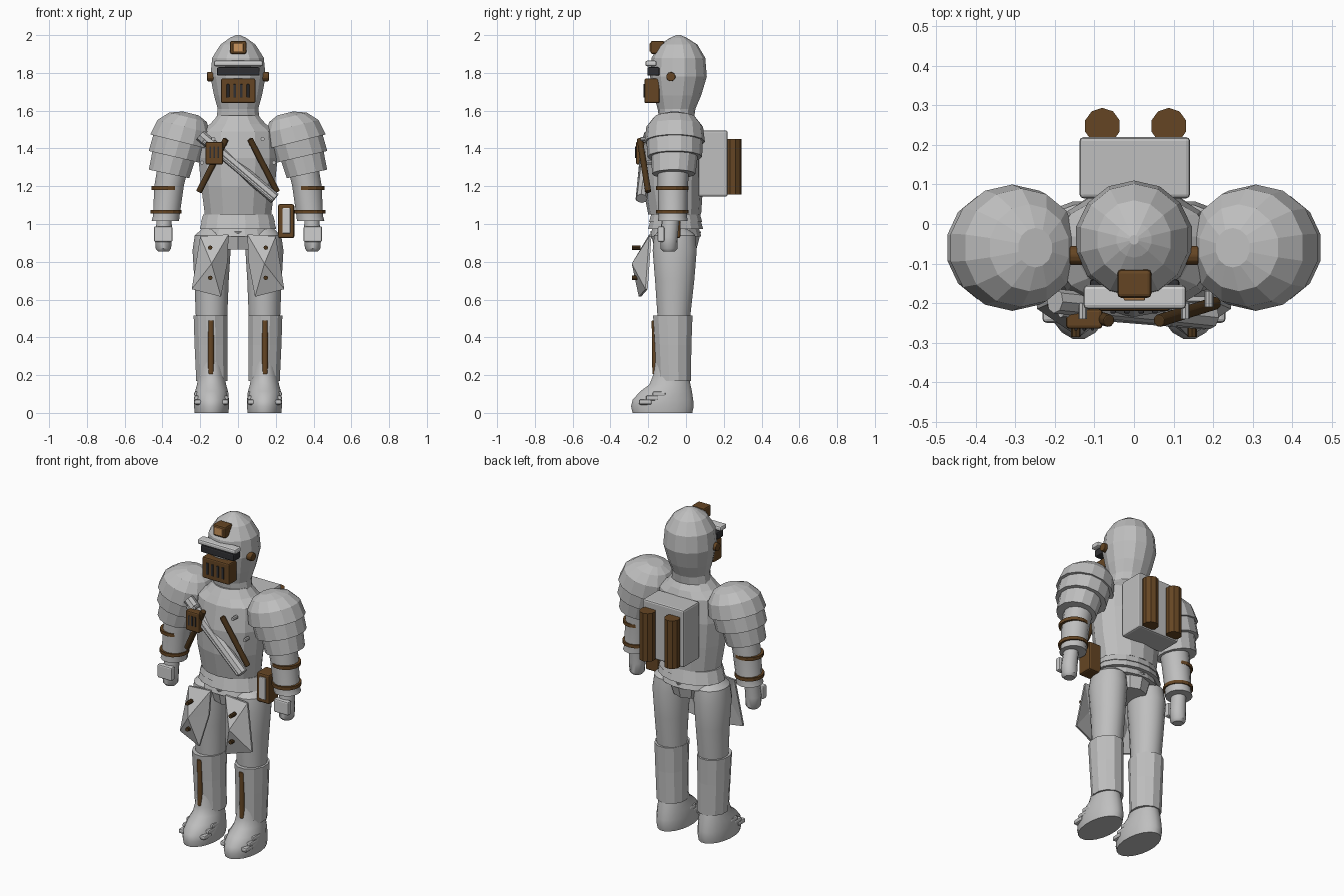
import bpy, bmesh, math
from mathutils import Vector, Matrix

old = bpy.data.objects.get("Cube")
if old:
    bpy.data.objects.remove(old)


def material(name, r, g, b):
    m = bpy.data.materials.new(name)
    m.use_nodes = True
    m.diffuse_color = (r, g, b, 1)
    m.node_tree.nodes["Principled BSDF"].inputs["Base Color"].default_value = (r, g, b, 1)
    return m


STEEL = material("steel", .52, .52, .52)
BRIGHT = material("bright_steel", .62, .62, .62)
LEATHER = material("leather", .13, .06, .017)
STRAP = material("dark_leather", .075, .038, .012)
DARK = material("charcoal", .03, .03, .033)
TAN = material("lamp_tan", .6, .3, .11)


def finish(name, bm, mat, smooth=False, bevel=0):
    bmesh.ops.recalc_face_normals(bm, faces=bm.faces)
    me = bpy.data.meshes.new(name)
    bm.to_mesh(me)
    bm.free()
    me.materials.append(mat)
    ob = bpy.data.objects.new(name, me)
    bpy.context.collection.objects.link(ob)
    if bevel:
        mod = ob.modifiers.new("soft_edges", 'BEVEL')
        mod.width, mod.segments = bevel, 2
    if smooth:
        bpy.ops.object.select_all(action='DESELECT')
        ob.select_set(True)
        bpy.context.view_layer.objects.active = ob
        bpy.ops.object.shade_smooth_by_angle(angle=math.radians(40))
    return ob


def loft(name, rings, mat, n=14, smooth=False, side=1, tilt=0):
    """Skin elliptical rings (x, y, z, rx, ry); tilt raises the outer edge."""
    bm = bmesh.new()
    t = math.radians(tilt)
    loops = []
    for x, y, z, rx, ry in rings:
        loop = []
        for i in range(n):
            a = 2 * math.pi * (i + .5) / n
            u = rx * math.cos(a)
            loop.append(bm.verts.new((side * (x + u * math.cos(t)), y + ry * math.sin(a), z + u * math.sin(t))))
        loops.append(loop)
    for a, b in zip(loops, loops[1:]):
        for i in range(n):
            j = (i + 1) % n
            bm.faces.new((a[i], a[j], b[j], b[i]))
    bm.faces.new(loops[0])
    bm.faces.new(loops[-1])
    return finish(name, bm, mat, smooth)


def box(name, lo, hi, mat, bevel=.008, side=1):
    lo, hi = Vector(lo), Vector(hi)
    bm = bmesh.new()
    bmesh.ops.create_cube(bm, size=1)
    for v in bm.verts:
        v.co = Vector([(l + h) / 2 + c * (h - l) for l, h, c in zip(lo, hi, v.co)])
        v.co.x *= side
    return finish(name, bm, mat, bevel=bevel)


def rod(name, p, q, r, mat, n=8, bevel=0):
    p, q = Vector(p), Vector(q)
    d = q - p
    m = Matrix.Translation((p + q) / 2) @ d.to_track_quat('Z', 'Y').to_matrix().to_4x4()
    bm = bmesh.new()
    bmesh.ops.create_cone(bm, cap_ends=True, segments=n, radius1=r, radius2=r, depth=d.length, matrix=m)
    return finish(name, bm, mat, bevel=bevel)


# Helmet with visor, grille and lamp
loft("helmet", [(0, -.05, 1.54, .12, .09), (0, -.05, 1.61, .11, .10), (0, -.045, 1.68, .13, .125),
                (0, -.04, 1.78, .15, .15), (0, -.04, 1.88, .14, .142), (0, -.04, 1.95, .095, .1),
                (0, -.04, 1.985, .045, .045), (0, -.04, 2, .012, .012)], STEEL)
box("brow_ridge", (-.128, -.215, 1.835), (.132, -.155, 1.865), BRIGHT, .01)
box("visor_slit", (-.112, -.205, 1.785), (.115, -.14, 1.83), DARK)
box("mouth_grille", (-.09, -.22, 1.64), (.092, -.14, 1.77), LEATHER)
for x in (-.053, -.018, .018, .053):
    box("grille_slot", (x - .007, -.226, 1.67), (x + .007, -.215, 1.74), DARK, .002)
box("head_lamp", (-.042, -.187, 1.9), (.044, -.115, 1.97), LEATHER, .01)
box("lamp_lens", (-.026, -.194, 1.912), (.028, -.18, 1.957), TAN, .004)

# Cuirass and waist lames
loft("cuirass", [(0, -.06, 1.575, .11, .095), (0, -.06, 1.53, .15, .125), (0, -.065, 1.49, .205, .145),
                 (0, -.07, 1.35, .215, .165), (0, -.07, 1.2, .2, .16), (0, -.06, 1.05, .18, .14)], STEEL)
for z, r in ((1.01, .2), (.973, .207), (.935, .192)):
    loft("waist_lame", [(0, -.055, z, r, r * .72), (0, -.055, z + .04, r - .012, r * .72 - .012)], STEEL, 16)
loft("pelvis", [(0, -.055, .865, .1, .11), (0, -.055, .96, .13, .135)], STEEL, 10)

# Chest straps, slung tube and pouches
rod("slung_tube", (-.2, -.195, 1.47), (.195, -.235, 1.135), .031, STEEL, 8)
rod("slung_tube_core", (-.185, -.225, 1.44), (.18, -.255, 1.13), .012, STEEL, 8)
box("chest_pouch", (-.172, -.265, 1.315), (-.08, -.215, 1.435), LEATHER)
for x in (-.147, -.126, -.105):
    box("pouch_slot", (x - .004, -.269, 1.35), (x + .004, -.262, 1.41), DARK, .001)
box("hip_pouch", (.212, -.125, .925), (.298, -.03, 1.105), LEATHER, .01)
box("hip_pouch_plate", (.235, -.133, .95), (.277, -.12, 1.085), BRIGHT, .005)

# Backpack
box("backpack", (-.138, .065, 1.145), (.142, .22, 1.495), STEEL, .01)
for x in (-.08, .088):
    rod("bedroll", (x, .248, 1.155), (x, .248, 1.45), .046, LEATHER, 10)

for s in (-1, 1):
    rod("ear_knob", (s * .12, -.08, 1.78), (s * .163, -.08, 1.78), .025, LEATHER, 10, .004)
    rod("chest_strap", (s * .063, -.245, 1.45), (s * .207, -.2, 1.17), .017, STRAP, 8, .004)
    for x, y, z in ((.19, -.17, 1.325), (.13, -.2, 1.45)):
        rod("chest_rivet", (s * x, y, z), (s * x, y - .04, z), .011, STEEL, 8)

    # Layered shoulder armour
    loft("pauldron_dome", [(.25, -.06, 1.585, .045, .05), (.265, -.06, 1.565, .105, .11),
                           (.285, -.06, 1.515, .15, .15), (.308, -.06, 1.435, .165, .16)],
         STEEL, 14, False, s, 14)
    loft("pauldron_middle", [(.305, -.06, 1.46, .145, .15), (.335, -.06, 1.355, .145, .145)],
         STEEL, 14, False, s, 13)
    loft("pauldron_lower", [(.335, -.06, 1.38, .12, .125), (.365, -.065, 1.265, .112, .115)],
         STEEL, 14, False, s, 12)

    # Arm, bands and gauntlet
    loft("arm", [(.335, -.065, 1.35, .085, .085), (.365, -.07, 1.2, .08, .08),
                 (.38, -.07, 1.04, .072, .076), (.385, -.07, 1.015, .075, .078)], STEEL, 14, True, s)
    for z, x in ((1.19, .378), (1.065, .381)):
        loft("arm_band", [(x, -.072, z - .01, .083, .086), (x, -.072, z + .01, .083, .086)],
             LEATHER, 14, False, s)
    loft("hand", [(.395, -.09, .855, .03, .03), (.395, -.09, .87, .042, .045), (.395, -.09, .93, .046, .046),
                  (.39, -.08, 1.03, .04, .045)], STEEL, 14, True, s)
    box("gauntlet_plate", (.347, -.15, .905), (.445, -.115, .987), BRIGHT, .008, s)

    # Leg, greave and boot
    loft("thigh", [(.13, -.06, .975, .06, .07), (.135, -.06, .94, .095, .11), (.14, -.06, .86, .102, .118),
                   (.14, -.06, .7, .092, .105), (.14, -.065, .48, .083, .085)], STEEL, 20, True, s)
    loft("greave", [(.145, -.07, .515, .093, .108), (.143, -.068, .36, .09, .1),
                    (.138, -.065, .17, .086, .094)], STEEL, 12, False, s)
    rod("greave_strap", (s * .143, -.163, .205), (s * .143, -.167, .49), .016, LEATHER, 8, .005)
    loft("boot", [(.14, -.125, 0, .09, .16), (.14, -.125, .035, .094, .168), (.14, -.122, .07, .093, .162),
                  (.14, -.105, .115, .088, .138), (.14, -.085, .15, .078, .11),
                  (.14, -.08, .2, .07, .095), (.14, -.088, .28, .055, .078)], STEEL, 20, True, s)
    for y, z in ((-.215, .057), (-.178, .078), (-.142, .1)):
        box("boot_lame", (.05, y - .035, z - .014), (.232, y + .035, z + .014), STEEL, .01, s)

    # Faceted thigh plate with rivets
    bm = bmesh.new()
    rim = [(.05, -.195, .945), (.2, -.195, .935), (.245, -.215, .655), (.09, -.25, .615), (.055, -.205, .8)]
    ring = [bm.verts.new((s * x, y, z)) for x, y, z in rim]
    back = [bm.verts.new((s * x, y + .012, z)) for x, y, z in rim]
    peak = bm.verts.new((s * .14, -.287, .79))
    hollow = bm.verts.new((s * .14, -.22, .79))
    for i in range(5):
        j = (i + 1) % 5
        bm.faces.new((ring[i], ring[j], peak))
        bm.faces.new((back[i], back[j], hollow))
        bm.faces.new((ring[i], ring[j], back[j], back[i]))
    finish("thigh_plate", bm, STEEL)
    for z in (.875, .715):
        rod("plate_rivet", (s * .147, -.24, z), (s * .147, -.286, z), .012, STRAP, 8)
